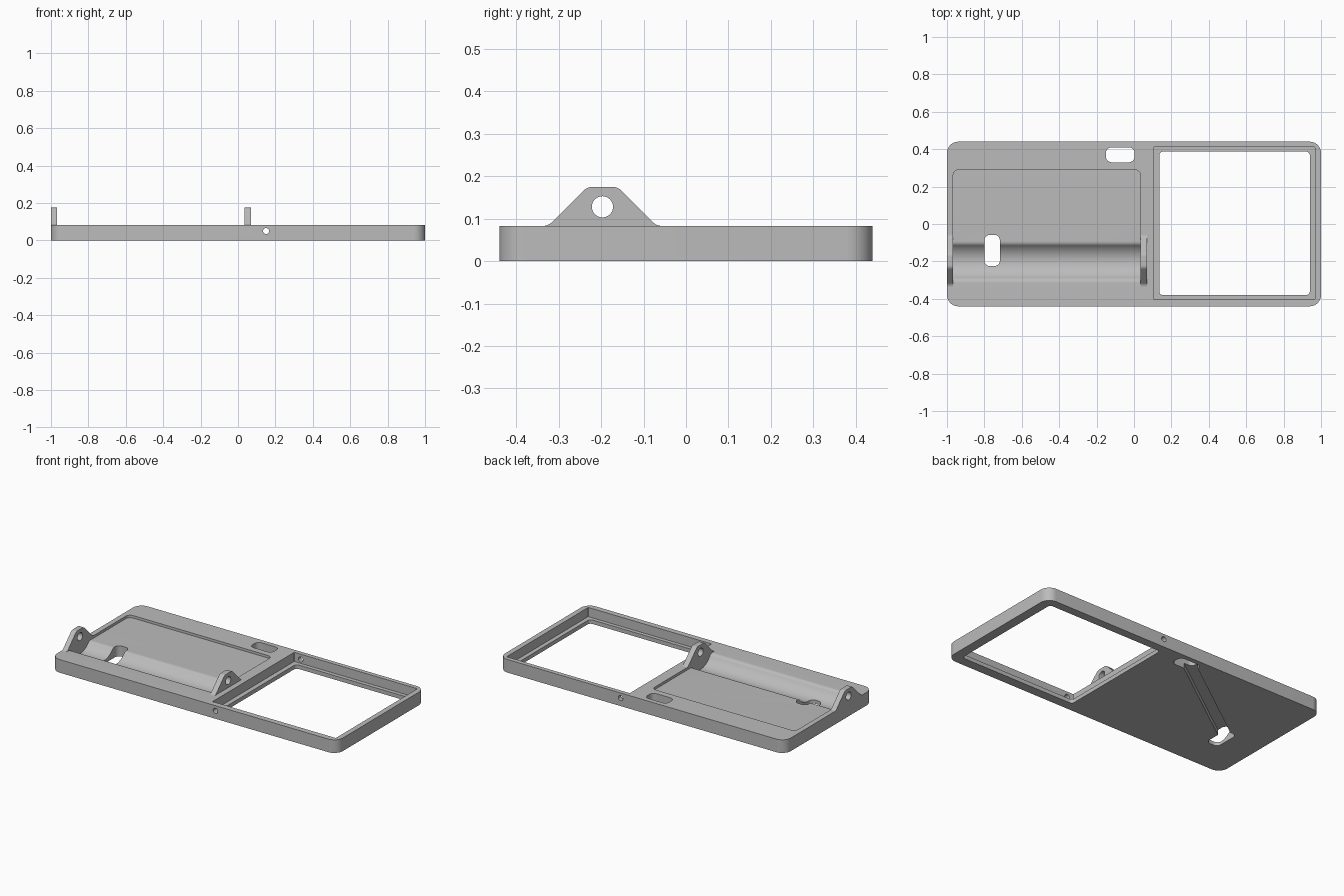
import bpy, bmesh, math
from mathutils import Vector

if "Cube" in bpy.data.objects:
    bpy.data.objects.remove(bpy.data.objects["Cube"])

grey = bpy.data.materials.new("plain_grey")
grey.use_nodes = True
colour = (0.5, 0.5, 0.5, 1)
grey.diffuse_color = colour
grey.node_tree.nodes["Principled BSDF"].inputs["Base Color"].default_value = colour


def fillet(corners, steps=8):
    """Round each (u, v, radius) corner of a closed polygon."""
    out, n = [], len(corners)
    for i, (u, v, r) in enumerate(corners):
        p = Vector((u, v))
        if r == 0:
            out.append(p)
            continue
        a = (Vector(corners[i - 1][:2]) - p).normalized()
        b = (Vector(corners[(i + 1) % n][:2]) - p).normalized()
        half = a.angle(b) / 2
        centre = p + (a + b).normalized() * r / math.sin(half)
        start = p + a * r / math.tan(half) - centre
        end = p + b * r / math.tan(half) - centre
        out += [centre + start.lerp(end, k / steps).normalized() * r for k in range(steps + 1)]
    return out


def rect(x0, x1, y0, y1, r):
    return fillet([(x0, y0, r), (x1, y0, r), (x1, y1, r), (x0, y1, r)])


def circle(u, v, r, n=32):
    return [Vector((u + r * math.cos(2 * math.pi * k / n),
                    v + r * math.sin(2 * math.pi * k / n))) for k in range(n)]


def prism(name, pts, axis, lo, hi):
    """Extrude a 2D outline along x, y or z."""
    place = {"x": lambda p, h: (h, p[0], p[1]),
             "y": lambda p, h: (p[0], h, p[1]),
             "z": lambda p, h: (p[0], p[1], h)}[axis]
    bm = bmesh.new()
    bottom = [bm.verts.new(place(p, lo)) for p in pts]
    top = [bm.verts.new(place(p, hi)) for p in pts]
    bm.faces.new(bottom)
    bm.faces.new(top)
    for i in range(len(pts)):
        j = (i + 1) % len(pts)
        bm.faces.new((bottom[i], bottom[j], top[j], top[i]))
    bmesh.ops.recalc_face_normals(bm, faces=bm.faces)
    mesh = bpy.data.meshes.new(name)
    bm.to_mesh(mesh)
    bm.free()
    mesh.materials.append(grey)
    obj = bpy.data.objects.new(name, mesh)
    bpy.context.collection.objects.link(obj)
    return obj


def carve(obj, cutters):
    """Subtract the cutters, bake the result and shade it."""
    for c in cutters:
        mod = obj.modifiers.new("cut", "BOOLEAN")
        mod.operation, mod.solver, mod.object = "DIFFERENCE", "EXACT", c
    graph = bpy.context.evaluated_depsgraph_get()
    baked = bpy.data.meshes.new_from_object(obj.evaluated_get(graph))
    obj.modifiers.clear()
    obj.data = baked
    for c in cutters:
        bpy.data.objects.remove(c)
    bpy.ops.object.select_all(action="DESELECT")
    obj.select_set(True)
    bpy.context.view_layer.objects.active = obj
    bpy.ops.object.shade_smooth_by_angle(angle=math.radians(30))


TOP, FLOOR = 0.083, 0.067
AXIS_Y, AXIS_Z = -0.197, 0.13
LEFT, RIGHT = -0.967, 0.035


def trough_profile(radius=0.11, blend=0.03, steps=10):
    """Round trough about the hinge axis, blended into the surfaces either side."""
    def edge(side, level):
        drop = AXIS_Z - (level - blend)
        reach = math.sqrt((radius + blend) ** 2 - drop ** 2)
        angle = math.atan2(reach, drop)
        arc = [(AXIS_Y + side * (reach - blend * math.sin(angle * k / steps)),
                level - blend + blend * math.cos(angle * k / steps)) for k in range(steps)]
        return arc, side * angle
    front, a0 = edge(-1, TOP)
    back, a1 = edge(1, FLOOR)
    bowl = []
    for k in range(25):
        a = a0 + (a1 - a0) * k / 24
        bowl.append((AXIS_Y + radius * math.sin(a), AXIS_Z - radius * math.cos(a)))
    pts = front + bowl + back[::-1]
    return [(pts[0][0], 0.2)] + pts + [(pts[-1][0], 0.2)]


# Underside channel outline, running between the two slots
a, b = Vector((-0.11, 0.36)), Vector((-0.75, -0.1))
side = (b - a).orthogonal().normalized() * 0.037
channel = [a + side, b + side, b - side, a - side]

# Base plate with window, recess, trough, slots and pin holes
plate = prism("base_plate", rect(-1, 1, -0.44, 0.44, 0.06), "z", 0, TOP)
carve(plate, [
    prism("window_cut", rect(0.135, 0.94, -0.38, 0.387, 0.02), "z", -0.1, 0.2),
    prism("window_rebate_cut", rect(0.105, 0.967, -0.404, 0.412, 0.004), "z", 0.025, 0.2),
    prism("recess_cut", rect(LEFT, RIGHT, -0.25, 0.29, 0.03), "z", FLOOR, 0.2),
    prism("trough_cut", trough_profile(), "x", LEFT, RIGHT),
    prism("back_slot_cut", rect(-0.15, 0.003, 0.33, 0.41, 0.03), "z", -0.1, 0.2),
    prism("trough_slot_cut", rect(-0.8, -0.717, -0.225, -0.058, 0.03), "z", -0.1, 0.2),
    prism("channel_cut", channel, "z", -0.1, 0.032),
    prism("pin_hole_cut", circle(0.15, 0.05, 0.016), "y", -0.6, 0.6),
])

# Hinge lugs at both ends of the trough
half = [(0.16, 0.081, 0), (0.16, TOP, 0), (0.128, TOP, 0.03), (0.036, 0.175, 0.03)]
corners = [(AXIS_Y + d, z, r) for d, z, r in half]
corners += [(AXIS_Y - d, z, r) for d, z, r in reversed(half)]
for name, x0, x1 in (("right_hinge_lug", -1, LEFT), ("left_hinge_lug", RIGHT, 0.07)):
    lug = prism(name, fillet(corners), "x", x0, x1)
    carve(lug, [prism("lug_hole_cut", circle(AXIS_Y, 0.128, 0.025), "x", x0 - 0.1, x1 + 0.1)])
